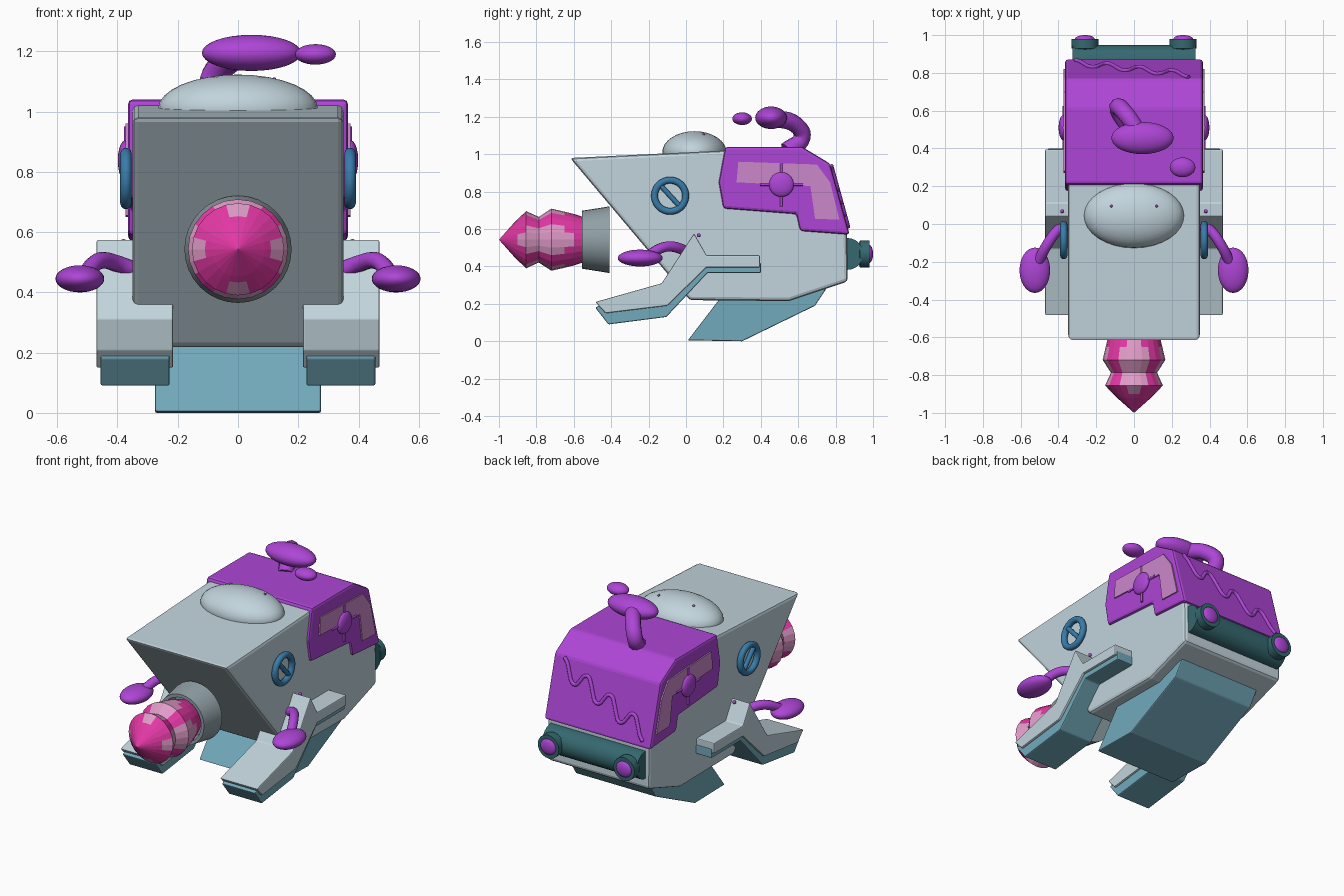
import bpy, bmesh, math
from mathutils import Vector

cube = bpy.data.objects.get("Cube")
if cube:
    bpy.data.objects.remove(cube, do_unlink=True)


def material(name, r, g, b):
    m = bpy.data.materials.new(name)
    m.use_nodes = True
    m.diffuse_color = (r, g, b, 1)
    m.node_tree.nodes["Principled BSDF"].inputs["Base Color"].default_value = (r, g, b, 1)
    return m


GREY = material("pale_grey", .54, .66, .72)
PURPLE = material("purple", .42, .06, .67)
LILAC = material("lilac", .60, .25, .60)
PINK = material("hot_pink", .78, .04, .38)
ROSE = material("pale_pink", .75, .33, .58)
TEAL = material("light_teal", .17, .40, .50)
BLUE = material("ring_blue", .04, .20, .40)
DARK = material("dark_teal", .035, .14, .16)
METAL = material("nozzle_grey", .28, .35, .38)


def finish(name, bm, *mats, smooth=True, bevel=0):
    bmesh.ops.recalc_face_normals(bm, faces=bm.faces)
    me = bpy.data.meshes.new(name)
    bm.to_mesh(me)
    bm.free()
    for m in mats:
        me.materials.append(m)
    ob = bpy.data.objects.new(name, me)
    bpy.context.collection.objects.link(ob)
    if bevel:
        mod = ob.modifiers.new("bevel", "BEVEL")
        mod.width, mod.segments, mod.limit_method = bevel, 2, "ANGLE"
    if smooth:
        bpy.ops.object.select_all(action="DESELECT")
        ob.select_set(True)
        bpy.context.view_layer.objects.active = ob
        bpy.ops.object.shade_smooth_by_angle(angle=math.radians(35))
    return ob


def prism(name, points, x0, x1, mat, bevel=0):
    """Side outline (y, z) extruded across x."""
    bm = bmesh.new()
    face = bm.faces.new([bm.verts.new((x0, y, z)) for y, z in points])
    ext = bmesh.ops.extrude_face_region(bm, geom=[face])
    moved = [v for v in ext["geom"] if isinstance(v, bmesh.types.BMVert)]
    bmesh.ops.translate(bm, verts=moved, vec=(x1 - x0, 0, 0))
    return finish(name, bm, mat, smooth=False, bevel=bevel)


def ellipsoid(name, centre, radii, mat):
    bm = bmesh.new()
    bmesh.ops.create_uvsphere(bm, u_segments=32, v_segments=16, radius=1)
    bmesh.ops.scale(bm, verts=bm.verts, vec=radii)
    bmesh.ops.translate(bm, verts=bm.verts, vec=centre)
    return finish(name, bm, mat)


def tube(name, points, radius, mat, closed=False):
    cu = bpy.data.curves.new(name, "CURVE")
    cu.dimensions = "3D"
    cu.bevel_depth, cu.bevel_resolution, cu.use_fill_caps = radius, 3, True
    cu.resolution_u = 6
    sp = cu.splines.new("BEZIER")
    sp.bezier_points.add(len(points) - 1)
    for p, co in zip(sp.bezier_points, points):
        p.co = co
        p.handle_left_type = p.handle_right_type = "AUTO"
    sp.use_cyclic_u = closed
    cu.materials.append(mat)
    ob = bpy.data.objects.new(name, cu)
    bpy.context.collection.objects.link(ob)
    return ob


def lathe(name, profile, centre, mats, seg=24, along_x=False, rule=None, smooth=True):
    """Revolve (radius, distance) around the y axis, or the x axis."""
    bm = bmesh.new()
    cx, cy, cz = centre
    rings = []
    for r, d in profile:
        ring = []
        for i in range(seg):
            a = math.tau * i / seg
            u, w = r * math.cos(a), r * math.sin(a)
            ring.append(bm.verts.new((cx + d, cy + u, cz + w) if along_x
                                     else (cx + u, cy + d, cz + w)))
        rings.append(ring)
    for b in range(len(rings) - 1):
        for i in range(seg):
            j = (i + 1) % seg
            f = bm.faces.new((rings[b][i], rings[b][j], rings[b + 1][j], rings[b + 1][i]))
            f.material_index = rule(b, 360 * (i + .5) / seg) if rule else 0
    bmesh.ops.remove_doubles(bm, verts=bm.verts, dist=1e-5)
    return finish(name, bm, *mats, smooth=smooth)


# Hull, rear shell and keel
prism("hull", [(-.62, .98), (.21, 1.02), (.6, 1.02), (.75, .94), (.86, .57),
               (.865, .32), (.55, .215), (.02, .22)], -.35, .35, GREY, .018)
prism("rear_shell", [(.21, 1.04), (.62, 1.04), (.77, .95), (.875, .57), (.61, .59),
                     (.59, .68), (.2, .71), (.175, .85)], -.365, .365, PURPLE, .015)
prism("keel", [(.01, .005), (.30, 0), (.69, .19), (.75, .28), (.55, .26), (.19, .24)],
      -.275, .275, TEAL, .006)

# Dome with two studs
ellipsoid("dome", (0, .045, 1.01), (.265, .172, .113), GREY)

# Nozzle and faceted flame with four pale patches
lathe("nozzle", [(0, -.41), (.178, -.41), (.155, -.555), (.135, -.555), (.13, -.45), (0, -.45)],
      (0, 0, .543), [METAL], seg=32)
PATCH = [0, 0, 15, 30, 30, 30, 15, 0, 0]


def patch_rule(band, angle):
    return int(abs((angle + 45) % 90 - 45) < PATCH[band])


lathe("flame", [(0, -1), (.09, -.92), (.11, -.9), (.153, -.855), (.122, -.787), (.166, -.72),
                (.15, -.65), (.138, -.6), (.115, -.53), (.08, -.45)],
      (0, 0, .543), [PINK, ROSE], rule=patch_rule, smooth=False)

# Rear bumper bar
lathe("rear_bar", [(0, -.325), (.085, -.325), (.085, .325), (0, .325)],
      (0, .863, .467), [DARK], along_x=True)

# Wavy trim on the sloping back
wave = []
for i in range(25):
    t = i / 24
    z = .89 - .23 * t + .05 * math.cos(t * math.tau * 3.5)
    wave.append((.29 - .6 * t, .77 + (.95 - z) * .276 + .004, z))
tube("wavy_trim", wave, .011, PURPLE)

# Bent pipe on the roof
tube("roof_pipe", [(-.05, .54, 1.02), (-.085, .62, 1.09), (-.05, .59, 1.155), (.04, .46, 1.195)],
     .046, PURPLE)
ellipsoid("roof_puff_large", (.045, .455, 1.195), (.165, .085, .06), PURPLE)
ellipsoid("roof_puff_small", (.257, .3, 1.19), (.068, .052, .034), PURPLE)

# Parts repeated on both sides
for side, s in (("right", -1), ("left", 1)):
    # Skid leg with its lower pad
    prism(side + "_leg", [(-.485, .21), (-.13, .31), (.043, .577), (.11, .46), (.395, .46),
                          (.395, .395), (.11, .395), (-.1, .19), (-.43, .15)],
          s * .215, s * .47, GREY, .006)
    prism(side + "_leg_pad", [(-.485, .18), (-.40, .22), (-.1, .24), (.1, .42), (.4, .42),
                              (.4, .365), (.115, .365), (-.105, .13), (-.415, .09)],
          s * .227, s * .456, TEAL, .006)

    # Arm and flat hand
    tube(side + "_arm", [(s * .35, .0, .475), (s * .4, -.03, .495), (s * .46, -.11, .505),
                         (s * .51, -.21, .455)], .028, PURPLE)
    ellipsoid(side + "_hand", (s * .525, -.245, .445), (.081, .12, .045), PURPLE)

    # Ring badge with diagonal bar
    ring = [(s * .372, -.085 + .083 * math.cos(math.tau * k / 16),
             .778 + .083 * math.sin(math.tau * k / 16)) for k in range(16)]
    tube(side + "_ring", ring, .019, BLUE, closed=True)
    tube(side + "_ring_bar", [(s * .372, -.14, .838), (s * .372, -.03, .718)], .014, BLUE)

    # Window plate with round hub and cross spokes
    prism(side + "_window", [(.28, .96), (.70, .945), (.77, .85), (.82, .65), (.69, .655),
                             (.665, .83), (.27, .85)], s * .364, s * .373, LILAC)
    ellipsoid(side + "_hub", (s * .375, .51, .838), (.024, .066, .066), PURPLE)
    tube(side + "_spoke_upright", [(s * .372, .51, .72), (s * .372, .51, .95)], .007, PURPLE)
    tube(side + "_spoke_level", [(s * .372, .395, .838), (s * .372, .625, .838)], .007, PURPLE)

    # Small studs
    ellipsoid(side + "_dome_stud", (s * .12, .095, 1.107), (.007, .007, .007), PURPLE)
    ellipsoid(side + "_leg_stud", (s * .38, .068, .567), (.01, .01, .01), PURPLE)

    # Rear lamp housing and lens
    lathe(side + "_lamp", [(0, .88), (.058, .88), (.058, .925), (.072, .93), (.072, .98), (0, .98)],
          (s * .26, 0, .467), [DARK])
    ellipsoid(side + "_lamp_lens", (s * .26, .98, .467), (.052, .02, .048), PURPLE)
